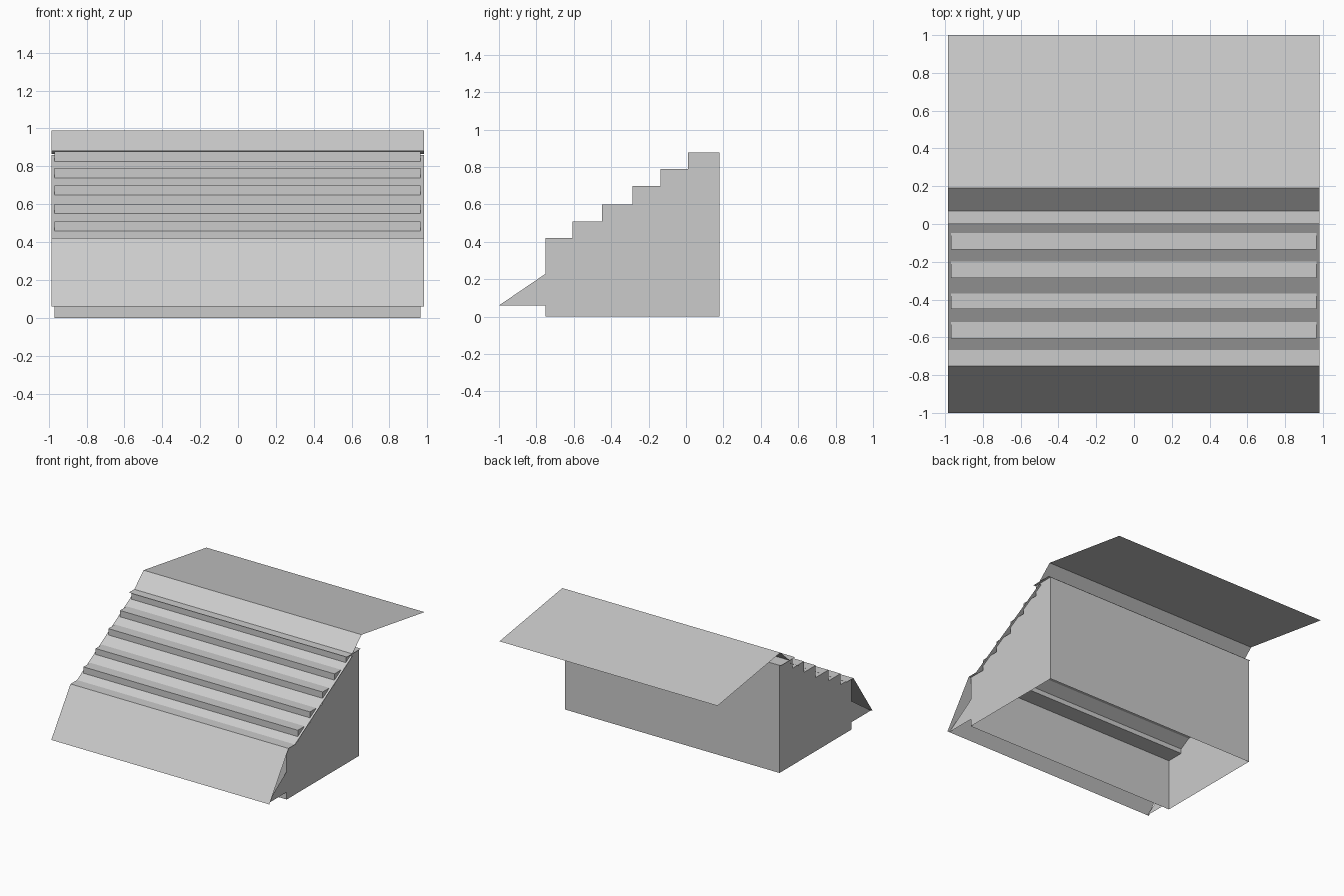
import bpy, bmesh

if "Cube" in bpy.data.objects:
    bpy.data.objects.remove(bpy.data.objects["Cube"])


def make_object(name, bm):
    mesh = bpy.data.meshes.new(name)
    bm.to_mesh(mesh)
    bm.free()
    obj = bpy.data.objects.new(name, mesh)
    bpy.context.collection.objects.link(obj)
    return obj


def sweep_strip(bm, profile, x0, x1):
    """Stretch an open (y, z) profile along x into a strip of flat faces."""
    a = [bm.verts.new((x0, y, z)) for y, z in profile]
    b = [bm.verts.new((x1, y, z)) for y, z in profile]
    for i in range(len(profile) - 1):
        bm.faces.new((a[i], b[i], b[i + 1], a[i + 1]))
    return a, b


# Stepped shell: front wall, stairs and back wall, open underneath
risers = [-0.75, -0.607, -0.45, -0.287, -0.135, 0.012]
treads = [0.42, 0.51, 0.60, 0.70, 0.79, 0.878]
profile = [(risers[0], 0)]
for i, (y, z) in enumerate(zip(risers, treads)):
    end = risers[i + 1] if i < 5 else 0.18
    profile += [(y, z), (end, z)]
profile.append((0.18, 0))
bm = bmesh.new()
left, right = sweep_strip(bm, profile, -0.97, 0.965)
bm.faces.new(left)
bm.faces.new(right[::-1])
make_object("stepped_base", bm)

# Triangular side fins under the front slope
bm = bmesh.new()
for x in (-0.97, 0.965):
    bm.faces.new([bm.verts.new((x, y, z))
                  for y, z in ((-1, 0.06), (-0.75, 0.06), (-0.75, 0.23))])
make_object("front_fins", bm)

# Thin folded ground sheet: front slope, ledge, ramp through the steps
W0, W1 = -0.985, 0.983
bm = bmesh.new()
sweep_strip(bm, [(-1, 0.06), (-0.752, 0.422), (-0.668, 0.422), (0.07, 0.86)], W0, W1)
make_object("hillside_sheet", bm)

# Lip over the top step
bm = bmesh.new()
sweep_strip(bm, [(0, 0.88), (0.18, 0.88)], W0, W1)
make_object("top_step_lip", bm)

# Upper slope and the roof-like plateau falling gently to the back
bm = bmesh.new()
sweep_strip(bm, [(0.07, 0.88), (0.19, 0.99), (1, 0.865)], W0, W1)
make_object("plateau_sheet", bm)
